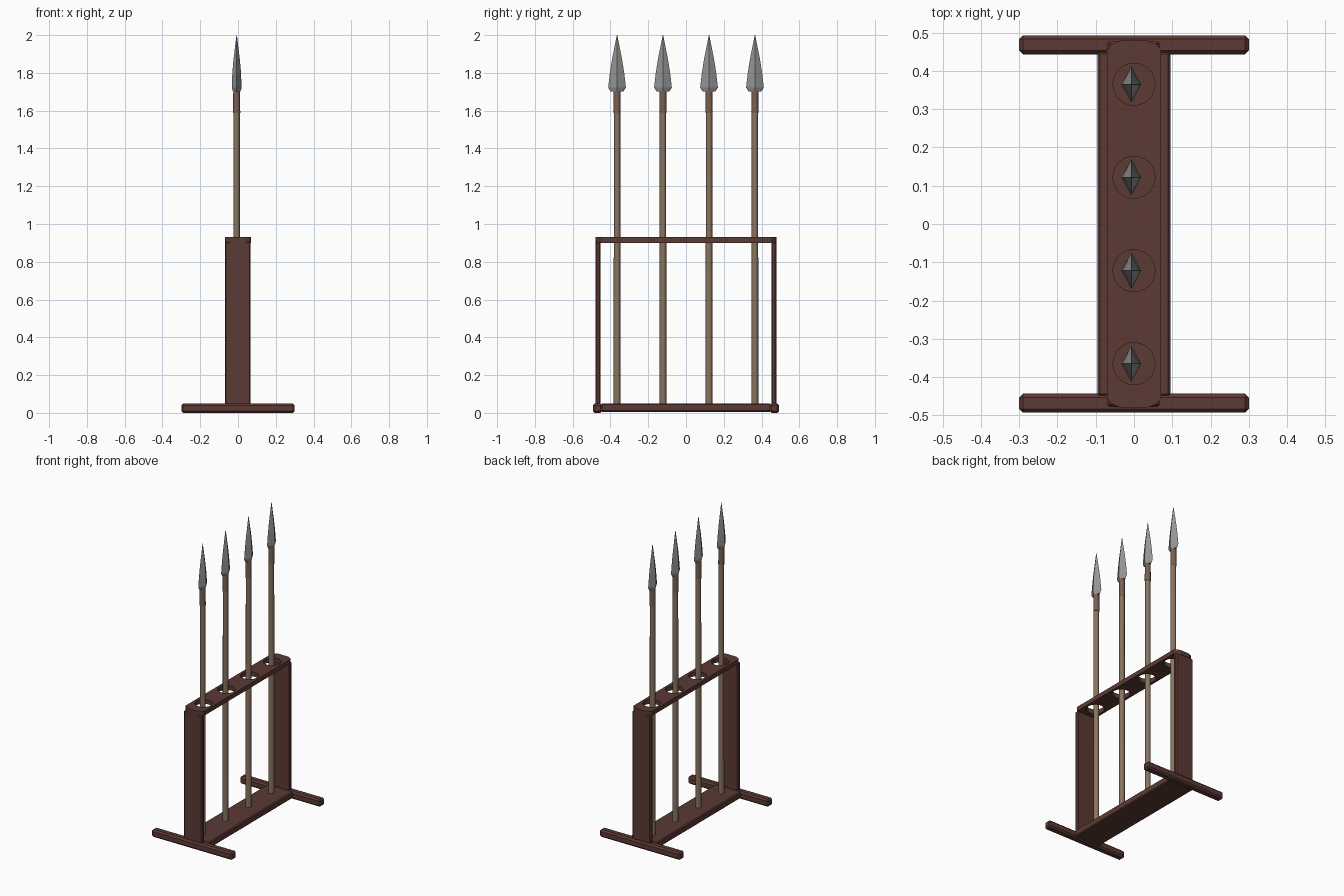
import bpy, bmesh, math

if "Cube" in bpy.data.objects:
    bpy.data.objects.remove(bpy.data.objects["Cube"])


def material(name, rgb):
    m = bpy.data.materials.new(name)
    m.diffuse_color = (*rgb, 1)
    m.use_nodes = True
    m.node_tree.nodes["Principled BSDF"].inputs["Base Color"].default_value = m.diffuse_color
    return m


WOOD = material("dark_red_wood", (0.105, 0.042, 0.034))
SHAFT = material("tan_shaft_wood", (0.25, 0.175, 0.115))
WRAP = material("brown_binding", (0.19, 0.115, 0.075))
STEEL = material("grey_steel", (0.30, 0.30, 0.30))


def make_object(name, mesh, mat):
    mesh.materials.clear()
    mesh.materials.append(mat)
    ob = bpy.data.objects.new(name, mesh)
    bpy.context.collection.objects.link(ob)
    return ob


def beam(name, lo, hi, bevel):
    """Box between two corners with chamfered edges."""
    bm = bmesh.new()
    bmesh.ops.create_cube(bm, size=1)
    for v in bm.verts:
        v.co = [lo[i] if v.co[i] < 0 else hi[i] for i in range(3)]
    bmesh.ops.bevel(bm, geom=bm.edges[:], offset=bevel, segments=1, affect='EDGES')
    me = bpy.data.meshes.new(name)
    bm.to_mesh(me)
    bm.free()
    return make_object(name, me, WOOD)


def loft(name, rings, sides, cx, cy, mat, smooth=False):
    """Stack of elliptical rings (x radius, y radius, z), capped at both ends."""
    bm = bmesh.new()
    loops = []
    for rx, ry, z in rings:
        loops.append([bm.verts.new((cx + rx * math.cos(2 * math.pi * i / sides),
                                    cy + ry * math.sin(2 * math.pi * i / sides), z))
                      for i in range(sides)])
    for a, b in zip(loops, loops[1:]):
        for i in range(sides):
            j = (i + 1) % sides
            f = bm.faces.new((a[i], a[j], b[j], b[i]))
            f.smooth = smooth
    bm.faces.new(loops[0][::-1])
    bm.faces.new(loops[-1])
    me = bpy.data.meshes.new(name)
    bm.to_mesh(me)
    bm.free()
    return make_object(name, me, mat)


SPEAR_Y = (-0.365, -0.122, 0.122, 0.365)

# Base plank
beam("base_plank", (-0.095, -0.45, 0.006), (0.095, 0.45, 0.05), 0.006)

# Feet and upright posts at both ends
for s, side in ((-1, "front"), (1, "back")):
    ys = sorted((s * 0.443, s * 0.493))
    beam(side + "_foot", (-0.30, ys[0], 0), (0.30, ys[1], 0.05), 0.01)
    ys = sorted((s * 0.452, s * 0.478))
    beam(side + "_post", (-0.07, ys[0], 0.04), (0.067, ys[1], 0.905), 0.006)

# Top rail: outline with rounded ends and four round holes
cu = bpy.data.curves.new("rail_outline", 'CURVE')
cu.dimensions = '2D'
cu.fill_mode = 'BOTH'
cu.extrude = 0.015


def add_loop(points):
    sp = cu.splines.new('POLY')
    sp.points.add(len(points) - 1)
    for p, (x, y) in zip(sp.points, points):
        p.co = (x, y, 0, 1)
    sp.use_cyclic_u = True


quarter = [(0.07, 0.455), (0.06, 0.469), (0.035, 0.48)]
half = quarter + [(-x, y) for x, y in quarter[::-1]]
add_loop(half + [(-x, -y) for x, y in half])
for y in SPEAR_Y:
    add_loop([(0.055 * math.cos(2 * math.pi * i / 24),
               y + 0.055 * math.sin(2 * math.pi * i / 24)) for i in range(24)])
tmp = bpy.data.objects.new("rail_outline", cu)
bpy.context.collection.objects.link(tmp)
bpy.context.view_layer.update()
deps = bpy.context.evaluated_depsgraph_get()
rail_mesh = bpy.data.meshes.new_from_object(tmp.evaluated_get(deps))
bpy.data.objects.remove(tmp)
for p in rail_mesh.polygons:
    p.use_smooth = False
rail = make_object("top_rail", rail_mesh, WOOD)
rail.location.z = 0.915

# Spears: shaft, binding and four-sided blade
CX = -0.007
for n, y in enumerate(SPEAR_Y, 1):
    loft(f"spear_shaft_{n}", [(0.018, 0.018, 0.045), (0.017, 0.017, 1.60)],
         12, CX, y, SHAFT, True)
    loft(f"spear_binding_{n}", [(0.019, 0.019, 1.588), (0.018, 0.018, 1.712)],
         12, CX, y, WRAP, True)
    loft(f"spear_blade_{n}", [(0.020, 0.034, 1.702), (0.026, 0.047, 1.722),
                              (0.023, 0.038, 1.80), (0.017, 0.027, 1.87),
                              (0.001, 0.001, 2.0)], 4, CX, y, STEEL)
